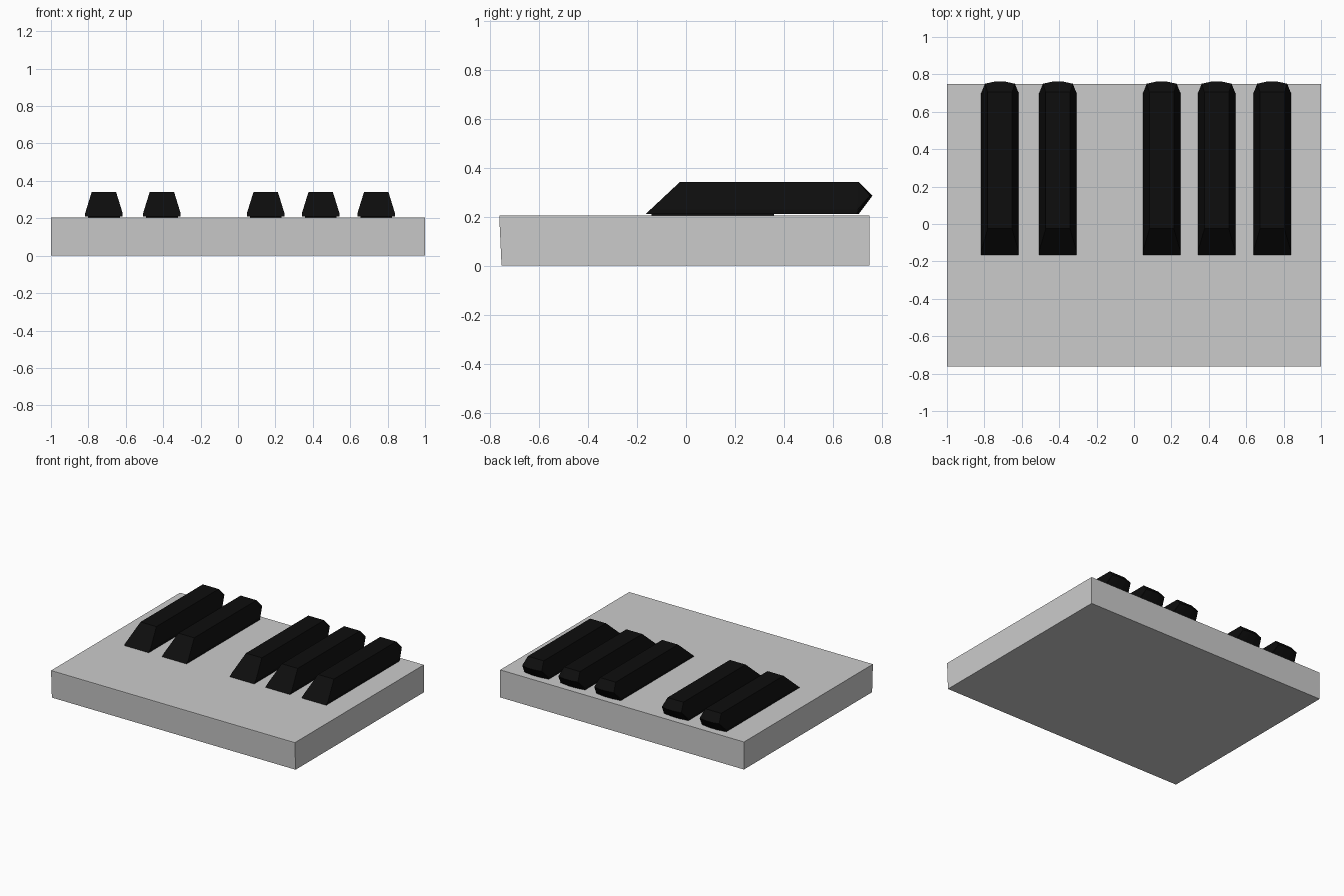
import bpy, bmesh

if "Cube" in bpy.data.objects:
    bpy.data.objects.remove(bpy.data.objects["Cube"])

black = bpy.data.materials.new("black_key_finish")
black.diffuse_color = (0.004, 0.004, 0.004, 1)
black.use_nodes = True
black.node_tree.nodes["Principled BSDF"].inputs["Base Color"].default_value = black.diffuse_color


def hull(name, points, mat=None, x=0.0):
    """Convex flat-faced solid from points mirrored across its own x centre."""
    bm = bmesh.new()
    for px, y, z in points:
        for s in ((1, -1) if px else (1,)):
            bm.verts.new((px * s, y, z))
    bmesh.ops.convex_hull(bm, input=bm.verts[:])
    bmesh.ops.dissolve_limit(bm, angle_limit=0.02, verts=bm.verts[:], edges=bm.edges[:])
    bmesh.ops.recalc_face_normals(bm, faces=bm.faces[:])
    me = bpy.data.meshes.new(name)
    bm.to_mesh(me)
    bm.free()
    if mat:
        me.materials.append(mat)
    ob = bpy.data.objects.new(name, me)
    ob.location.x = x
    bpy.context.collection.objects.link(ob)
    return ob


# white key slab with a slight front lip
slab_profile = [(-0.753, 0), (-0.753, 0.16), (-0.762, 0.195), (-0.762, 0.204),
                (0.749, 0.204), (0.749, 0)]
hull("white_key_slab", [(1.0, y, z) for y, z in slab_profile])

# black key: sloped nose, tapered sides, rounded and ridged back
key_points = [
    (0.1, -0.165, 0.21), (0.1, -0.145, 0.228), (0.065, -0.025, 0.341),
    (0.065, 0.705, 0.341), (0.1, 0.70, 0.228), (0.1, 0.695, 0.21),
    (0.03, 0.705, 0.21), (0.08, 0.75, 0.285), (0.03, 0.761, 0.285),
]
# thin pad under the front part of each key
pad_points = [(0.085, y, z) for y in (-0.14, 0.36) for z in (0.195, 0.212)]

for i, cx in enumerate((-0.717, -0.407, 0.148, 0.442, 0.739), 1):
    hull(f"black_key_{i}", key_points, black, cx)
    hull(f"black_key_pad_{i}", pad_points, black, cx)
